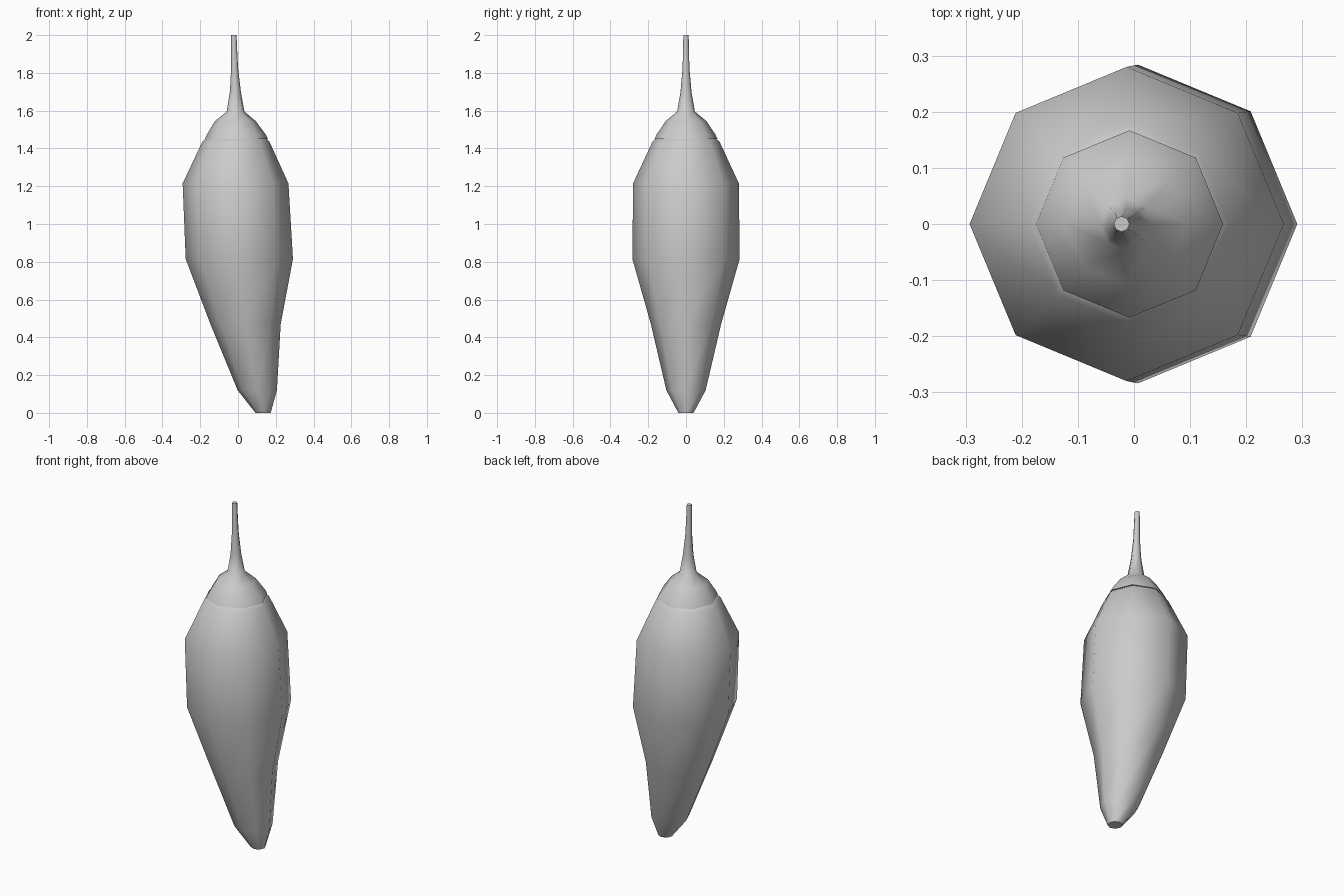
import bpy, bmesh, math

if "Cube" in bpy.data.objects:
    bpy.data.objects.remove(bpy.data.objects["Cube"])

SIDES = 8


def ringed_part(name, rings):
    """Skin a stack of octagonal rings (centre x, z, radius) and cap both ends."""
    bm = bmesh.new()
    loops = []
    for cx, z, r in rings:
        loops.append([bm.verts.new((cx + r * math.cos(math.tau * i / SIDES),
                                    r * math.sin(math.tau * i / SIDES), z))
                      for i in range(SIDES)])
    for low, high in zip(loops, loops[1:]):
        for i in range(SIDES):
            j = (i + 1) % SIDES
            bm.faces.new((low[i], low[j], high[j], high[i]))
    bm.faces.new(loops[0][::-1])
    bm.faces.new(loops[-1])
    mesh = bpy.data.meshes.new(name)
    bm.to_mesh(mesh)
    bm.free()
    obj = bpy.data.objects.new(name, mesh)
    bpy.context.collection.objects.link(obj)
    bpy.ops.object.select_all(action='DESELECT')
    obj.select_set(True)
    bpy.context.view_layer.objects.active = obj
    bpy.ops.object.shade_smooth_by_angle(angle=math.radians(50))
    return obj


# Pepper flesh, with the tip bent towards +x
ringed_part("pepper_body", [
    (0.133, 0.00, 0.040), (0.102, 0.12, 0.104), (0.040, 0.47, 0.186),
    (0.007, 0.815, 0.284), (-0.013, 1.215, 0.280), (-0.011, 1.435, 0.178),
    (-0.010, 1.46, 0.150)])

# Leafy cap with a thin lip, drawn up into the stem
ringed_part("cap_and_stem", [
    (-0.008, 1.45, 0.167), (-0.009, 1.475, 0.155), (-0.014, 1.545, 0.108),
    (-0.013, 1.595, 0.047), (-0.014, 1.70, 0.029), (-0.018, 1.83, 0.018),
    (-0.022, 2.00, 0.014)])
